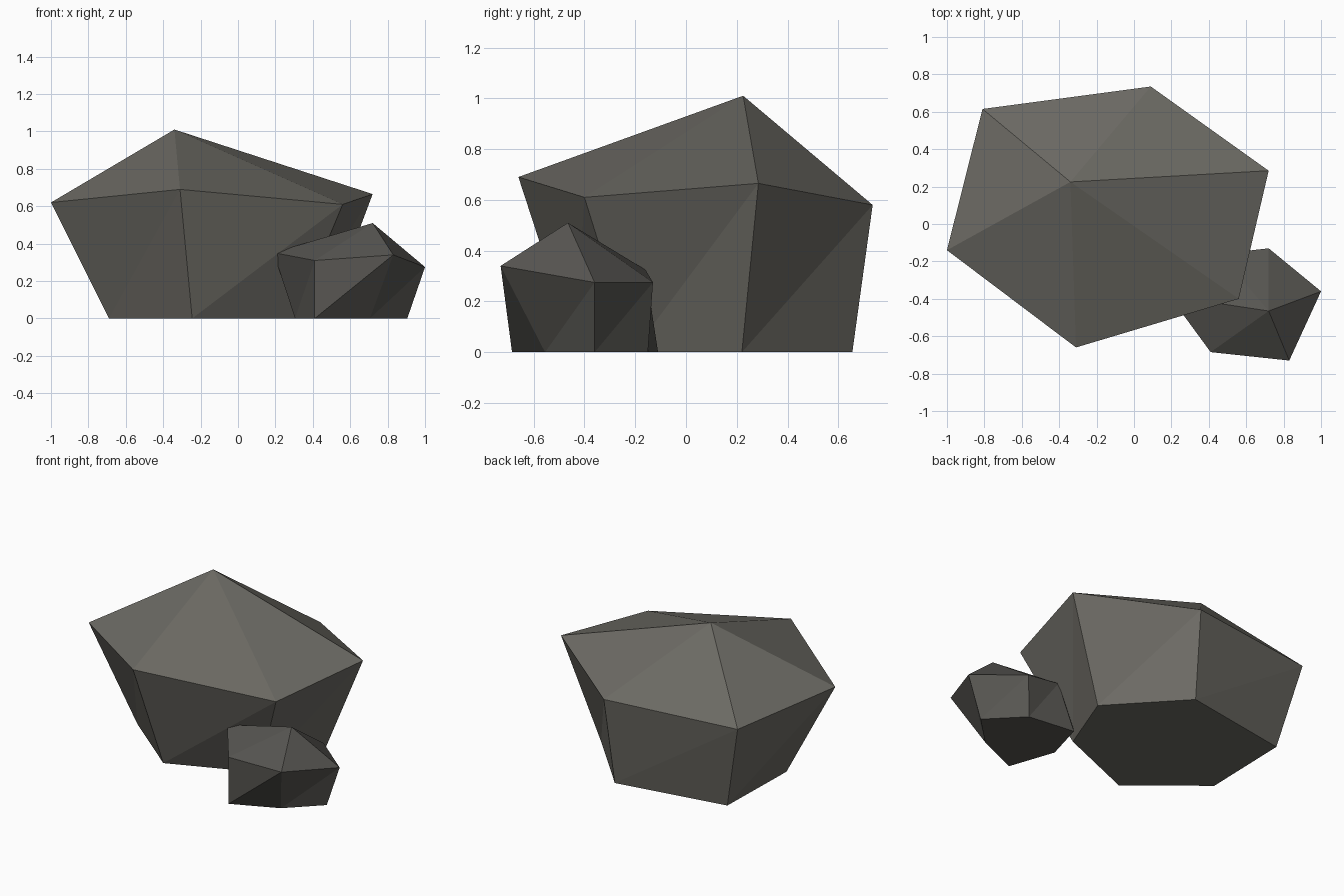
import bpy

if "Cube" in bpy.data.objects:
    bpy.data.objects.remove(bpy.data.objects["Cube"])


def material(name, color):
    m = bpy.data.materials.new(name)
    m.diffuse_color = (*color, 1)
    m.use_nodes = True
    m.node_tree.nodes["Principled BSDF"].inputs["Base Color"].default_value = m.diffuse_color
    return m


def boulder(name, apex, rim, base, mat):
    """Faceted stone: flat base, flared sides up to a rim, peaked top."""
    n = len(rim)
    verts = rim + [(x, y, 0) for x, y in base] + [apex]
    faces = [tuple(reversed(range(n, 2 * n)))]
    for i in range(n):
        j = (i + 1) % n
        faces += [(n + i, n + j, j), (n + i, j, i), (i, j, 2 * n)]
    mesh = bpy.data.meshes.new(name)
    mesh.from_pydata(verts, [], faces)
    # merge the near-flat side triangles back into planar facets where possible
    mesh.materials.append(mat)
    mesh.validate()
    mesh.update()
    obj = bpy.data.objects.new(name, mesh)
    bpy.context.collection.objects.link(obj)
    return obj


# Large boulder
boulder("large_boulder", (-0.34, 0.225, 1.01),
        [(-1.0, -0.14, 0.62), (-0.31, -0.66, 0.69), (0.56, -0.40, 0.61),
         (0.72, 0.285, 0.665), (0.09, 0.735, 0.58), (-0.81, 0.615, 0.575)],
        [(-0.69, -0.07), (-0.245, -0.435), (0.305, -0.21),
         (0.47, 0.22), (0.065, 0.655), (-0.675, 0.53)],
        material("stone", (0.15, 0.145, 0.127)))

# Small boulder leaning into the large one
boulder("small_boulder", (0.72, -0.465, 0.51),
        [(0.19, -0.385, 0.352), (0.41, -0.685, 0.31), (0.83, -0.73, 0.34),
         (1.0, -0.36, 0.275), (0.72, -0.13, 0.275), (0.46, -0.16, 0.325)],
        [(0.305, -0.38), (0.41, -0.685), (0.705, -0.555),
         (0.905, -0.36), (0.70, -0.15), (0.38, -0.11)],
        material("dark_stone", (0.095, 0.092, 0.083)))
